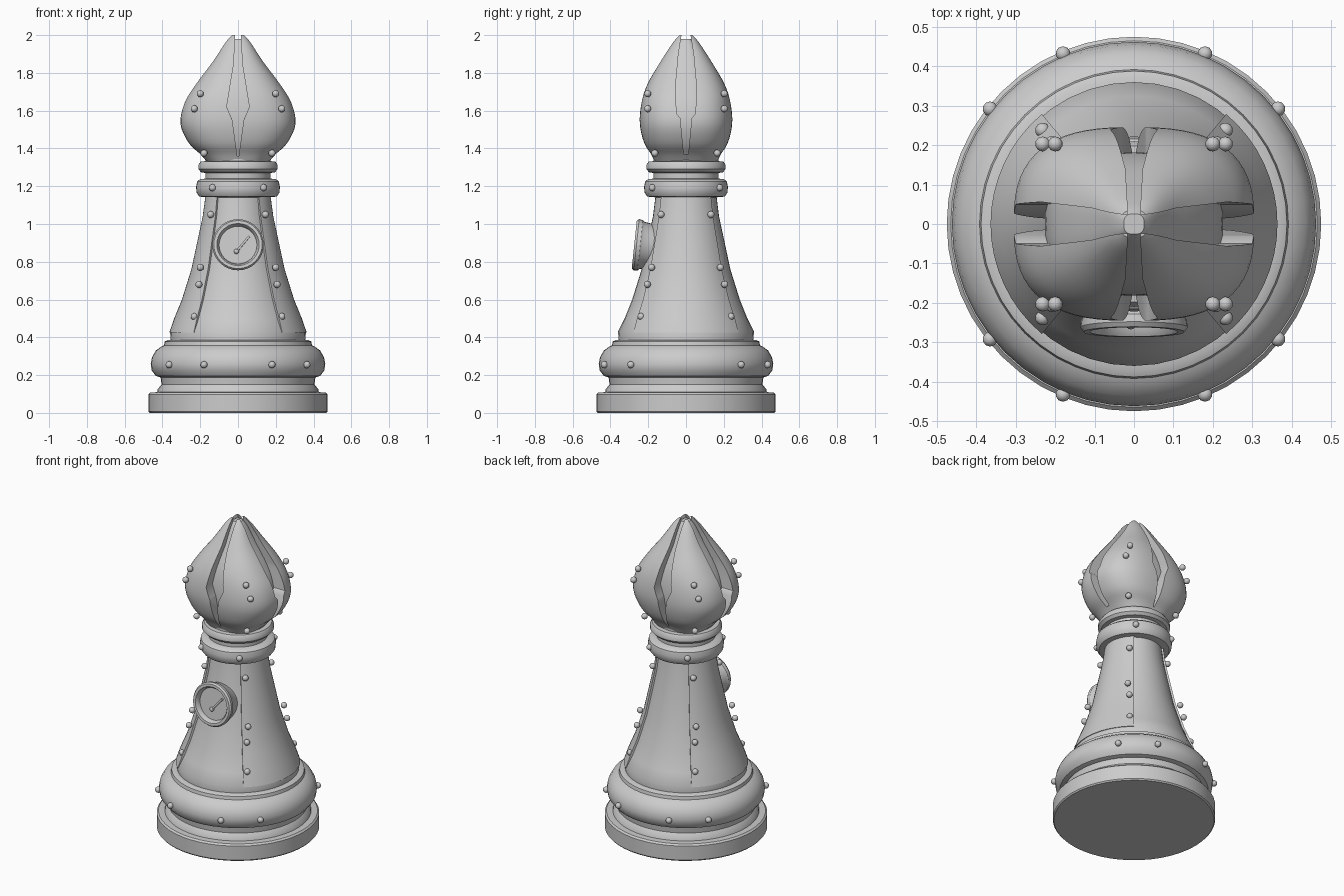
import bpy, bmesh
from math import sin, cos, pi, radians
from mathutils import Matrix, Vector

if "Cube" in bpy.data.objects:
    bpy.data.objects.remove(bpy.data.objects["Cube"])

grey = bpy.data.materials.new("plain grey")
grey.use_nodes = True
tone = (0.6, 0.6, 0.6, 1)
grey.diffuse_color = tone
grey.node_tree.nodes["Principled BSDF"].inputs["Base Color"].default_value = tone


def finish(name, bm, angle=35):
    """Turn a bmesh into a smooth-shaded object."""
    bmesh.ops.recalc_face_normals(bm, faces=bm.faces)
    mesh = bpy.data.meshes.new(name)
    bm.to_mesh(mesh)
    bm.free()
    mesh.materials.append(grey)
    ob = bpy.data.objects.new(name, mesh)
    bpy.context.collection.objects.link(ob)
    smooth(ob, angle)
    return ob


def smooth(ob, angle=35):
    bpy.ops.object.select_all(action='DESELECT')
    ob.select_set(True)
    bpy.context.view_layer.objects.active = ob
    bpy.ops.object.shade_smooth_by_angle(angle=radians(angle))


def skin(bm, rings):
    """Bridge closed rings of points and cap both ends."""
    loops = [[bm.verts.new(p) for p in ring] for ring in rings]
    n = len(loops[0])
    for a, b in zip(loops, loops[1:]):
        for i in range(n):
            j = (i + 1) % n
            bm.faces.new((a[i], a[j], b[j], b[i]))
    bm.faces.new(loops[0][::-1])
    bm.faces.new(loops[-1])


def lathe(name, profile, sides=48, angle=35):
    bm = bmesh.new()
    skin(bm, [[(r * cos(2 * pi * i / sides), r * sin(2 * pi * i / sides), z)
               for i in range(sides)] for r, z in profile])
    return finish(name, bm, angle)


def refine(points, steps=4):
    """Smooth curve through the given points."""
    pts = [Vector(p) for p in points]
    pts = [pts[0]] + pts + [pts[-1]]
    out = []
    for a, b, c, d in zip(pts, pts[1:], pts[2:], pts[3:]):
        for k in range(steps):
            t = k / steps
            out.append(b + (c - a) * t / 2 + (a * 2 - b * 5 + c * 4 - d) * t * t / 2
                       + (b * 3 - a - c * 3 + d) * t ** 3 / 2)
    return out + [pts[-1]]


# Base, swollen collar and tapered body
lathe("base_disc", [(.468, 0), (.475, .008), (.475, .098), (.465, .108), (.42, .11)])
lathe("base_groove", [(.43, .1), (.425, .125), (.405, .15), (.41, .19), (.43, .2)])
lathe("base_collar", [(.40, .185), (.435, .196), (.457, .225), (.462, .26), (.455, .295),
                      (.435, .33), (.405, .352), (.392, .358), (.388, .378), (.37, .386),
                      (.34, .386)])
body = [(.355, .37), (.36, .43), (.325, .5), (.285, .6), (.235, .76), (.205, .9),
        (.175, 1.04), (.16, 1.16)]
lathe("body", body, 40)

# Curved armour plates on both flanks
plate_path = [(.364, .425), (.338, .5), (.297, .6), (.247, .76), (.217, .9),
              (.187, 1.04), (.172, 1.15)]
for side, start in (("left", -50), ("right", 130)):
    bm = bmesh.new()
    angles = [radians(start + 100 * i / 16) for i in range(17)]
    grid = [[bm.verts.new((r * cos(a), r * sin(a), z)) for a in angles]
            for r, z in plate_path]
    for a, b in zip(grid, grid[1:]):
        for i in range(len(angles) - 1):
            bm.faces.new((a[i], a[i + 1], b[i + 1], b[i]))
    bmesh.ops.recalc_face_normals(bm, faces=bm.faces)
    extra = bmesh.ops.extrude_face_region(bm, geom=bm.faces[:])["geom"]
    for v in extra:
        if isinstance(v, bmesh.types.BMVert):
            v.co.x *= .94
            v.co.y *= .94
    finish(side + "_body_plate", bm)

# Neck rings
lathe("lower_neck_ring", [(.15, 1.14), (.205, 1.145), (.219, 1.165), (.222, 1.195),
                          (.216, 1.225), (.2, 1.238), (.15, 1.242)])
lathe("neck", [(.172, 1.22), (.172, 1.36)])
lathe("upper_neck_ring", [(.16, 1.268), (.195, 1.274), (.21, 1.29), (.21, 1.312),
                          (.198, 1.33), (.16, 1.334)])

# Head: squarish bulb, given as half width, half depth, height
bulb = refine([(.165, .165, 1.33), (.2, .185, 1.37), (.262, .222, 1.43),
               (.305, .245, 1.53), (.285, .237, 1.64), (.225, .205, 1.74),
               (.135, .135, 1.86), (.07, .07, 1.96), (.035, .035, 2.0)])


def bulb_mesh(name, scale, top):
    power = 2 / 2.7
    rings = []
    for hx, hy, z in bulb:
        ring = []
        for i in range(64):
            c, s = cos(2 * pi * i / 64), sin(2 * pi * i / 64)
            ring.append((hx * scale * abs(c) ** power * (1 if c > 0 else -1),
                         hy * scale * abs(s) ** power * (1 if s > 0 else -1),
                         1.33 + (z - 1.33) * top))
        rings.append(ring)
    bm = bmesh.new()
    skin(bm, rings)
    return finish(name, bm)


def slot_cutter(name, half, turn):
    """Prism through the head with a tall diamond outline."""
    outline = half + [(-x, z) for x, z in reversed(half)]
    bm = bmesh.new()
    skin(bm, [[(x, y, z) for x, z in outline] for y in (-.5, .5)])
    bm.transform(Matrix.Rotation(turn, 4, 'Z'))
    ob = finish(name, bm)
    ob.hide_render = True
    return ob


head = bulb_mesh("head_lobes", 1, 1)
cutters = [slot_cutter("front_slot", [(.014, 2.05), (.022, 1.85), (.06, 1.62),
                                      (.03, 1.55), (.004, 1.36)], 0),
           slot_cutter("side_slot", [(.016, 2.05), (.04, 1.9), (.056, 1.72), (.05, 1.585),
                                     (.03, 1.56), (.012, 1.37)], pi / 2)]
for cutter in cutters:
    mod = head.modifiers.new(cutter.name, 'BOOLEAN')
    mod.operation = 'DIFFERENCE'
    mod.solver = 'EXACT'
    mod.object = cutter
bpy.context.view_layer.update()
cut = bpy.data.meshes.new_from_object(
    head.evaluated_get(bpy.context.evaluated_depsgraph_get()))
head.modifiers.clear()
head.data = cut
smooth(head)
for cutter in cutters:
    bpy.data.objects.remove(cutter)
bulb_mesh("head_core", .74, .97)

# Rivets, mirrored into all four quarters
rivet_spots = [(.18, .432, .255), (.365, .292, .255),
               (.232, .238, .51), (.207, .205, .68), (.2, .182, .77), (.145, .132, 1.05),
               (.135, .178, 1.192),
               (.18, .165, 1.375), (.232, .203, 1.61), (.2, .203, 1.69)]
bm = bmesh.new()
for x, y, z in rivet_spots:
    for sx in (-1, 1):
        for sy in (-1, 1):
            bmesh.ops.create_icosphere(bm, subdivisions=2, radius=.019,
                                       matrix=Matrix.Translation((x * sx, y * sy, z)))
finish("rivets", bm, 60)

# Gauge on the front, leaning back a little
place = Matrix.Translation((0, -.262, .89)) @ Matrix.Rotation(radians(84), 4, 'X')
rim = lathe("gauge_case", [(.115, -.1), (.125, -.03), (.134, -.02), (.136, 0), (.128, .012),
                           (.112, .012), (.104, 0), (.1, -.018)], 32)
bm = bmesh.new()
bmesh.ops.create_cube(bm, size=1, matrix=Matrix.Translation((.025, .005, -.012))
                      @ Matrix.Rotation(radians(50), 4, 'Z')
                      @ Matrix.Diagonal((.11, .011, .016, 1)))
needle = finish("gauge_needle", bm)
bm = bmesh.new()
bmesh.ops.create_icosphere(bm, subdivisions=2, radius=.014,
                           matrix=Matrix.Translation((-.008, -.034, -.012)))
hub = finish("gauge_hub", bm, 60)
for part in (rim, needle, hub):
    part.matrix_world = place
